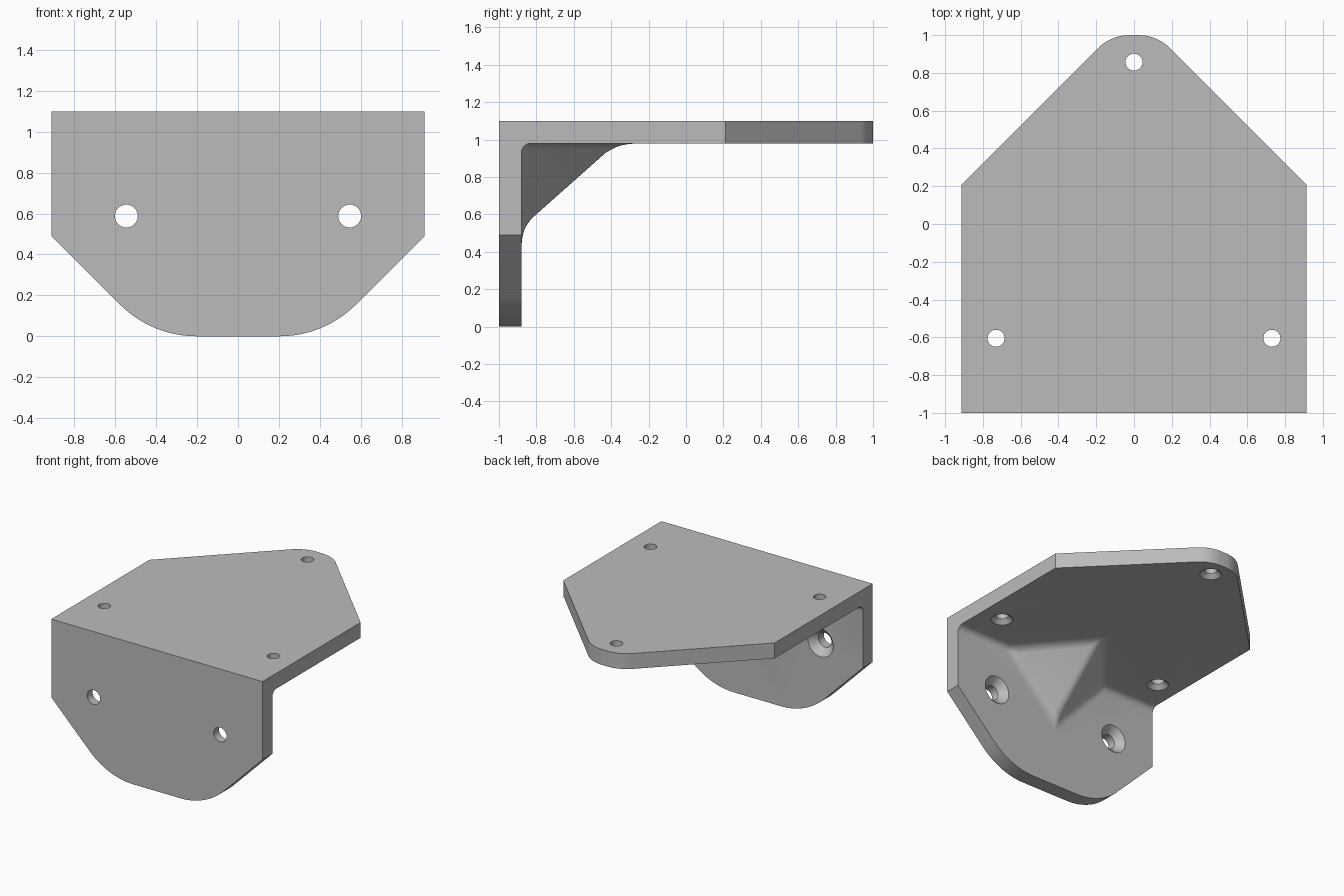
import bpy, bmesh, math
from mathutils import Vector, Matrix

if "Cube" in bpy.data.objects:
    bpy.data.objects.remove(bpy.data.objects["Cube"], do_unlink=True)

HALF_W, T, TOP = 0.912, 0.12, 1.10      # half width, plate thickness, height
INNER_Y, INNER_Z = -1 + T, TOP - T      # inner faces of the two plates

grey = bpy.data.materials.new("bracket grey")
grey.use_nodes = True
grey.diffuse_color = (0.5, 0.5, 0.5, 1)
grey.node_tree.nodes["Principled BSDF"].inputs["Base Color"].default_value = (0.5, 0.5, 0.5, 1)


def make_object(name, bm, helper=True):
    bmesh.ops.recalc_face_normals(bm, faces=bm.faces[:])
    mesh = bpy.data.meshes.new(name)
    bm.to_mesh(mesh)
    bm.free()
    mesh.materials.append(grey)
    ob = bpy.data.objects.new(name, mesh)
    bpy.context.collection.objects.link(ob)
    ob.hide_render = helper
    return ob


def prism(name, points, depth):
    """Polygon of 3D points pushed along the depth vector."""
    bm = bmesh.new()
    face = bm.faces.new([bm.verts.new(p) for p in points])
    out = bmesh.ops.extrude_face_region(bm, geom=[face])["geom"]
    bmesh.ops.translate(bm, vec=depth, verts=[g for g in out if isinstance(g, bmesh.types.BMVert)])
    return make_object(name, bm)


def rounded_tip(reach, corner_x, tangent, back):
    """Outline with 45 degree shoulders and an arc-rounded tip, as (x, distance) pairs."""
    r = tangent / math.tan(math.pi / 8)
    flat = corner_x - tangent
    n = 14
    half = [(flat + r * math.sin(a), reach - r + r * math.cos(a))
            for a in (math.pi / 4 * i / n for i in range(n + 1))]
    half += [(1.0, reach + corner_x - 1.0), (1.0, back)]
    return half + [(-x, d) for x, d in reversed(half)]


def drill(name, spot, direction, r, sink_r):
    """Countersunk hole cutter; spot is on the inner face, direction goes into the plate."""
    n = 40
    turn = Vector((0, 0, 1)).rotation_difference(Vector(direction)).to_matrix()
    bm = bmesh.new()
    rings = []
    for radius, depth in ((sink_r, -0.05), (sink_r, 0), (r, sink_r - r), (r, T + 0.1)):
        rings.append([bm.verts.new(Vector(spot) + turn @ Vector(
            (radius * math.cos(math.tau * i / n), radius * math.sin(math.tau * i / n), depth)))
            for i in range(n)])
    for a, b in zip(rings, rings[1:]):
        for i in range(n):
            j = (i + 1) % n
            bm.faces.new((a[i], a[j], b[j], b[i]))
    bm.faces.new(rings[0])
    bm.faces.new(rings[-1])
    return make_object(name, bm)


def combine(ob, other, operation):
    """Apply a boolean and drop the helper."""
    mod = ob.modifiers.new(operation.lower(), "BOOLEAN")
    mod.operation, mod.solver, mod.object = operation, "EXACT", other
    bpy.context.view_layer.update()
    mesh = bpy.data.meshes.new_from_object(ob.evaluated_get(bpy.context.evaluated_depsgraph_get()))
    ob.modifiers.clear()
    ob.data = mesh
    bpy.data.objects.remove(other, do_unlink=True)


# Two plates as one oversized angle section
section = [(-1, -0.1), (INNER_Y, -0.1), (INNER_Y, INNER_Z), (1.1, INNER_Z), (1.1, TOP), (-1, TOP)]
bracket = prism("angle_bracket", [(-HALF_W, y, z) for y, z in section], (2 * HALF_W, 0, 0))
bracket.hide_render = False

# Pyramid gusset in the inner corner, sunk slightly into the plates
W, LEN_Y, LEN_Z, E = 0.43, 0.535, 0.475, 0.1
bm = bmesh.new()
for x, b, c in ((W * (1 + 2 * E), -E, -E), (-W * (1 + 2 * E), -E, -E), (0, 1 + E, -E), (0, -E, 1 + E)):
    bm.verts.new((x, INNER_Y + b * LEN_Y, INNER_Z - c * LEN_Z))
bmesh.ops.convex_hull(bm, input=bm.verts[:])
combine(bracket, make_object("gusset", bm), "UNION")

# Fillet the inner corner, the gusset seams and its ridge
bm = bmesh.new()
bm.from_mesh(bracket.data)
bmesh.ops.remove_doubles(bm, verts=bm.verts[:], dist=1e-4)
bmesh.ops.dissolve_limit(bm, angle_limit=0.01, verts=bm.verts[:], edges=bm.edges[:])


def is_seam(e):
    if len(e.link_faces) != 2 or e.calc_face_angle(0) < 0.1:
        return False
    mid = (e.verts[0].co + e.verts[1].co) / 2
    ridge = abs(mid.x) < 0.01 and mid.y > INNER_Y + 0.1 and mid.z < INNER_Z - 0.1
    return ridge or not e.is_convex


bmesh.ops.bevel(bm, geom=[e for e in bm.edges if is_seam(e)], offset=0.05,
                offset_type="OFFSET", segments=6, profile=0.5, affect="EDGES", clamp_overlap=True)
bm.to_mesh(bracket.data)
bm.free()

# Trim both plates to their rounded outlines
top_shape = rounded_tip(1.0, 0.122, 0.10, -1.2)
front_shape = rounded_tip(0.0, 0.422, 0.22, -1.3)
combine(bracket, prism("top_outline", [(x, y, -0.5) for x, y in top_shape], (0, 0, 2)), "INTERSECT")
combine(bracket, prism("front_outline", [(x, -1.5, -d) for x, d in front_shape], (0, 3, 0)), "INTERSECT")

# Countersunk screw holes
for x, y in ((-0.73, -0.605), (0.73, -0.605), (0, 0.857)):
    combine(bracket, drill("top_drill", (x, y, INNER_Z), (0, 0, 1), 0.045, 0.078), "DIFFERENCE")
for x in (-0.546, 0.546):
    combine(bracket, drill("front_drill", (x, INNER_Y, 0.588), (0, -1, 0), 0.056, 0.11), "DIFFERENCE")

# Single material, smooth fillets with crisp plate edges
bracket.data.materials.clear()
bracket.data.materials.append(grey)
for p in bracket.data.polygons:
    p.material_index = 0
bpy.ops.object.select_all(action="DESELECT")
bracket.select_set(True)
bpy.context.view_layer.objects.active = bracket
bpy.ops.object.shade_smooth_by_angle(angle=math.radians(30))
